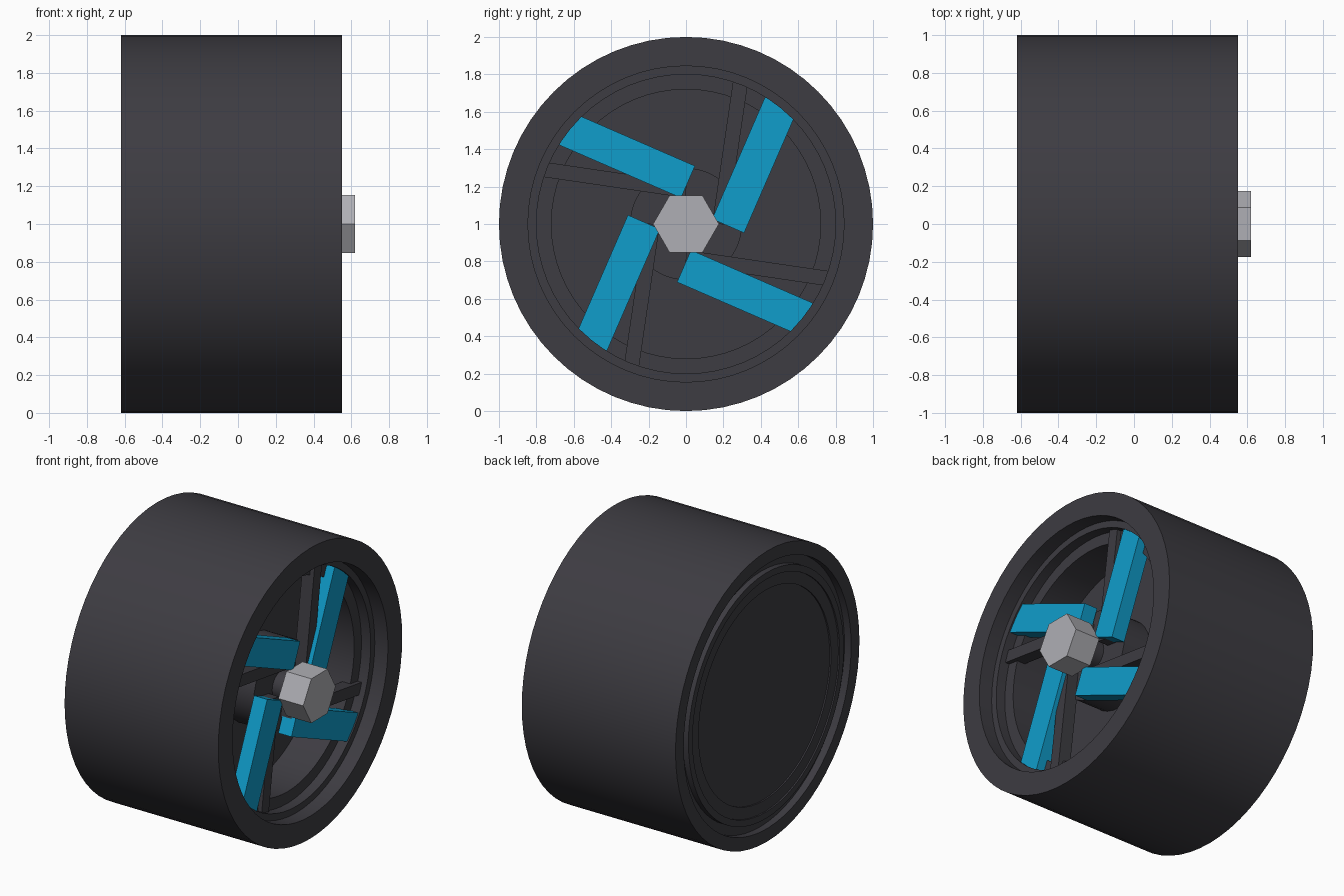
import bpy, bmesh, math

if "Cube" in bpy.data.objects:
    bpy.data.objects.remove(bpy.data.objects["Cube"], do_unlink=True)


def make_material(name, rgb):
    m = bpy.data.materials.new(name)
    m.use_nodes = True
    m.diffuse_color = (*rgb, 1)
    m.node_tree.nodes["Principled BSDF"].inputs["Base Color"].default_value = (*rgb, 1)
    return m


RUBBER = make_material("dark_grey", (0.047, 0.045, 0.054))
BLUE = make_material("bright_blue", (0.005, 0.34, 0.6))
STEEL = make_material("light_grey", (0.43, 0.43, 0.46))


def finish(bm, name, mat, smooth=False):
    bmesh.ops.recalc_face_normals(bm, faces=bm.faces)
    mesh = bpy.data.meshes.new(name)
    bm.to_mesh(mesh)
    bm.free()
    mesh.materials.append(mat)
    ob = bpy.data.objects.new(name, mesh)
    ob.location.z = 1
    bpy.context.collection.objects.link(ob)
    if smooth:
        bpy.ops.object.select_all(action='DESELECT')
        ob.select_set(True)
        bpy.context.view_layer.objects.active = ob
        bpy.ops.object.shade_smooth_by_angle(angle=math.radians(30))
    return ob


def lathe(name, profile, mat, steps=64):
    """Turn (x, radius) points around the x axis and cap both ends."""
    bm = bmesh.new()
    rings = []
    for x, r in profile:
        angles = [2 * math.pi * i / steps for i in range(steps)]
        rings.append([bm.verts.new((x, r * math.cos(a), r * math.sin(a))) for a in angles])
    for a, b in zip(rings, rings[1:]):
        for i in range(steps):
            j = (i + 1) % steps
            bm.faces.new((a[i], a[j], b[j], b[i]))
    bm.faces.new(rings[0])
    bm.faces.new(rings[-1])
    return finish(bm, name, mat, True)


def prism(name, outline, x0, x1, mat, turn=0):
    """Extrude a (y, z) outline along x, turned about the axle."""
    bm = bmesh.new()
    c, s = math.cos(turn), math.sin(turn)
    face = bm.faces.new([bm.verts.new((x0, y * c - z * s, y * s + z * c)) for y, z in outline])
    out = bmesh.ops.extrude_face_region(bm, geom=[face])
    verts = [v for v in out["geom"] if isinstance(v, bmesh.types.BMVert)]
    bmesh.ops.translate(bm, verts=verts, vec=(x1 - x0, 0, 0))
    return finish(bm, name, mat)


# Tyre and stepped rim, from the back disc round to the front floor
lathe("tyre_and_rim", [
    (-0.59, 0.72), (-0.60, 0.72), (-0.60, 0.80), (-0.61, 0.80), (-0.61, 0.845),
    (-0.57, 0.845), (-0.57, 0.91), (-0.62, 0.91), (-0.62, 1), (0.55, 1),
    (0.55, 0.845), (0.45, 0.845), (0.45, 0.80), (0.38, 0.80), (0.38, 0.72),
    (0.12, 0.72)], RUBBER)

# Hub and axle
lathe("hub", [(0.10, 0.30), (0.33, 0.30)], RUBBER, 32)
lathe("axle", [(0.30, 0.10), (0.46, 0.10)], RUBBER, 24)

# Hexagonal centre nut
prism("centre_nut", [(0.176 * math.cos(i * math.pi / 3), 0.176 * math.sin(i * math.pi / 3))
                     for i in range(6)], 0.43, 0.62, STEEL)

# Blade outline: offset bar with an outer end that follows the rim
R, INNER, NEAR, FAR = 0.844, 0.08, 0.117, 0.304
a0, a1 = math.asin(NEAR / R), math.asin(FAR / R)
arc = [a0 + (a1 - a0) * i / 6 for i in range(7)]
local = [(INNER, NEAR)] + [(R * math.cos(a), R * math.sin(a)) for a in arc] + [(INNER, FAR)]
tilt = math.radians(66.5)
blade = [(u * math.cos(tilt) + v * math.sin(tilt), u * math.sin(tilt) - v * math.cos(tilt))
         for u, v in local]

# Thin spoke outline: offset from the axle and leaning outwards
lean = math.atan2(0.11, 0.75)
spoke = [(0.18 + s * math.sin(lean) + w * math.cos(lean), s * math.cos(lean) - w * math.sin(lean))
         for s, w in ((0, -0.04), (0.76, -0.04), (0.76, 0.04), (0, 0.04))]

for k in range(4):
    prism(f"blade_{k + 1}", blade, 0.34, 0.44, BLUE, k * math.pi / 2)
    prism(f"spoke_{k + 1}", spoke, 0.32, 0.41, RUBBER, k * math.pi / 2)
